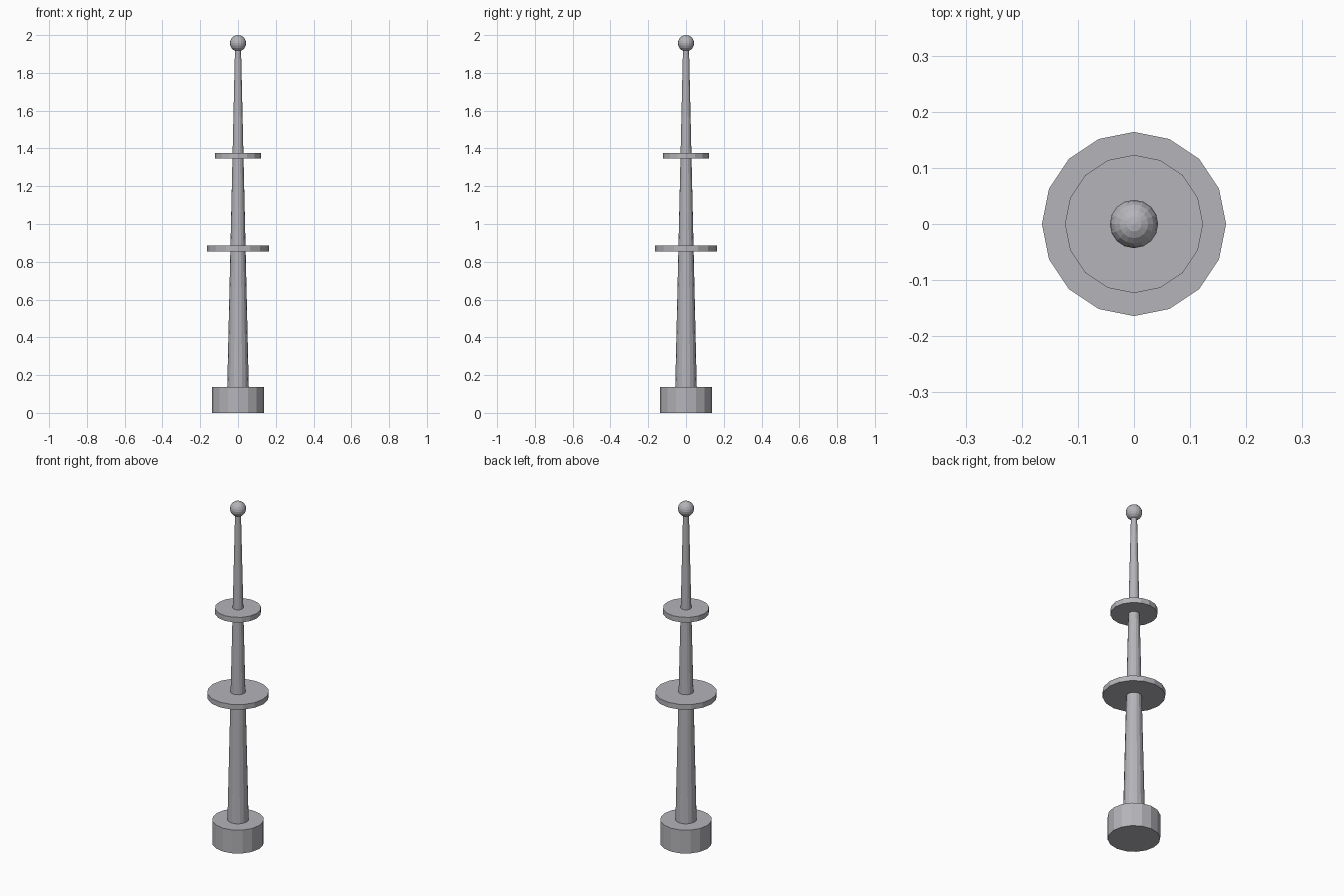
import bpy

cube = bpy.data.objects.get("Cube")
if cube:
    bpy.data.objects.remove(cube, do_unlink=True)

# Single grey metal
metal = bpy.data.materials.new("grey_metal")
metal.use_nodes = True
colour = (0.46, 0.46, 0.49, 1)
metal.diffuse_color = colour
metal.node_tree.nodes["Principled BSDF"].inputs["Base Color"].default_value = colour


def finish(name):
    obj = bpy.context.object
    obj.name = name
    obj.data.materials.append(metal)
    bpy.ops.object.shade_flat()


def tapered(name, bottom_radius, top_radius, bottom, top, sides=16):
    bpy.ops.mesh.primitive_cone_add(
        vertices=sides, radius1=bottom_radius, radius2=top_radius,
        depth=top - bottom, location=(0, 0, (bottom + top) / 2))
    finish(name)


# Round foot and tapering mast
tapered("base", 0.137, 0.137, 0, 0.137)
tapered("mast", 0.057, 0.016, 0.137, 1.93)

# Flat rings around the mast
tapered("lower_disc", 0.164, 0.164, 0.855, 0.885)
tapered("upper_disc", 0.123, 0.123, 1.347, 1.377)

# Ball on the tip
bpy.ops.mesh.primitive_uv_sphere_add(
    segments=16, ring_count=10, radius=0.043, location=(0, 0, 1.957))
finish("tip_ball")
